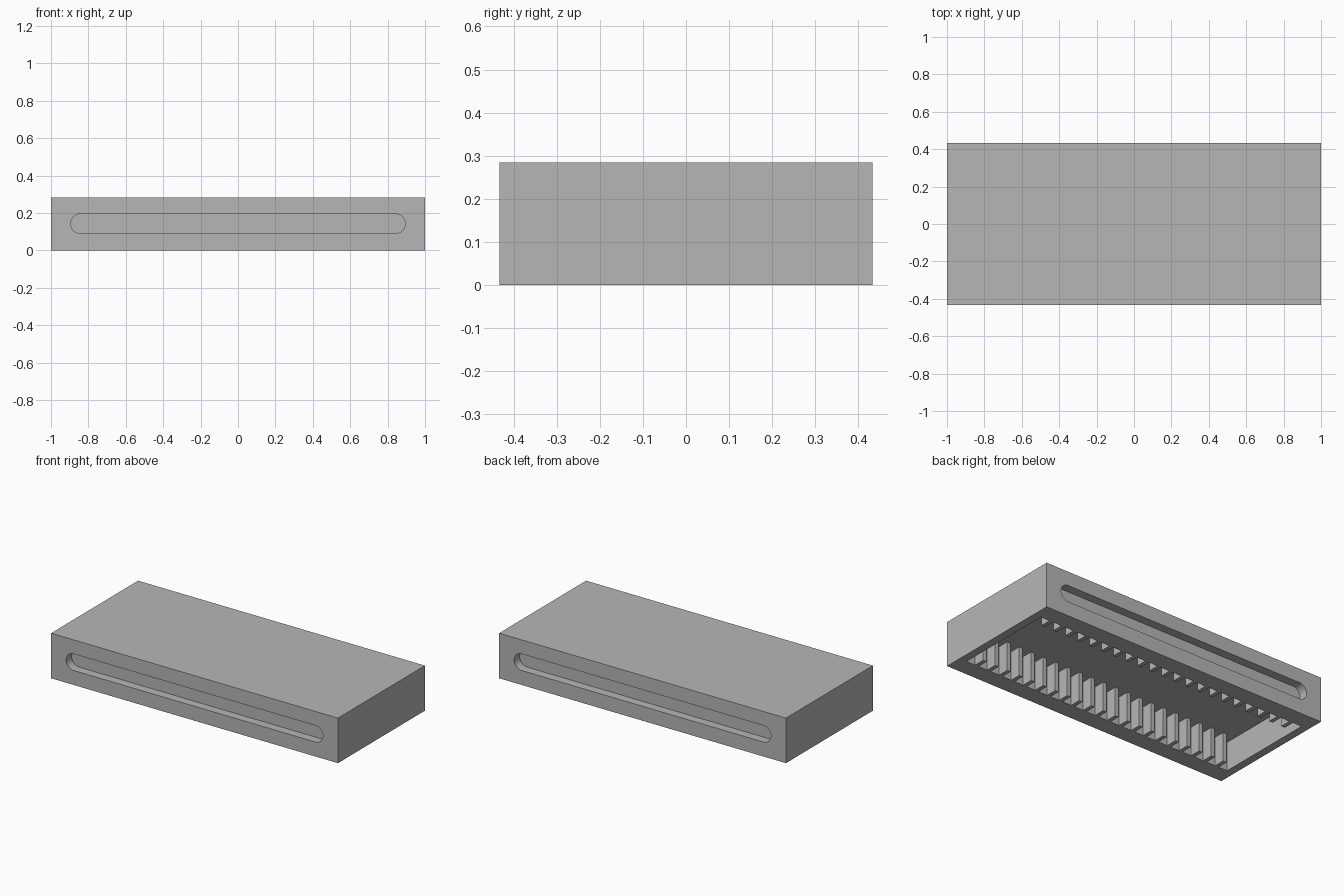
import bpy
import bmesh
import math
from mathutils import Matrix

cube = bpy.data.objects.get("Cube")
if cube:
    bpy.data.objects.remove(cube, do_unlink=True)

# Overall sizes
WIDTH, DEPTH, HEIGHT = 2.0, 0.866, 0.284
CAVITY_X, CAVITY_Y, CEILING = 0.95, 0.323, 0.183
RIBS, PITCH, RIB_T, RIB_D = 21, 0.0875, 0.025, 0.07
SLOT_X, SLOT_Z, SLOT_R, SLOT_DEPTH = 0.895, 0.143, 0.052, 0.055

grey = bpy.data.materials.new("plain_grey")
grey.use_nodes = True
grey.diffuse_color = (0.47, 0.47, 0.47, 1)
grey.node_tree.nodes["Principled BSDF"].inputs["Base Color"].default_value = (0.47, 0.47, 0.47, 1)


def prism(name, outline, height, matrix=Matrix()):
    """Extrude a flat outline along its local z, then place it."""
    bm = bmesh.new()
    face = bm.faces.new([bm.verts.new((x, y, 0)) for x, y in outline])
    top = bmesh.ops.extrude_face_region(bm, geom=[face])
    verts = [v for v in top["geom"] if isinstance(v, bmesh.types.BMVert)]
    bmesh.ops.translate(bm, verts=verts, vec=(0, 0, height))
    bmesh.ops.transform(bm, matrix=matrix, verts=bm.verts)
    bmesh.ops.recalc_face_normals(bm, faces=bm.faces)
    mesh = bpy.data.meshes.new(name)
    bm.to_mesh(mesh)
    bm.free()
    mesh.materials.append(grey)
    obj = bpy.data.objects.new(name, mesh)
    bpy.context.scene.collection.objects.link(obj)
    return obj


# Solid outer block
w, d = WIDTH / 2, DEPTH / 2
body = prism("rack_body", [(-w, -d), (w, -d), (w, d), (-w, d)], HEIGHT)

# Comb-shaped cavity, open underneath, leaving ribs on both long walls
edge = [(-CAVITY_X, -CAVITY_Y)]
for i in range(RIBS):
    x = (i - (RIBS - 1) / 2) * PITCH
    l, r, tip = x - RIB_T / 2, x + RIB_T / 2, RIB_D - CAVITY_Y
    edge += [(l, -CAVITY_Y), (l, tip), (r, tip), (r, -CAVITY_Y)]
edge.append((CAVITY_X, -CAVITY_Y))
outline = edge + [(x, -y) for x, y in reversed(edge)]
cutters = [prism("cavity_cutter", outline, CEILING + 0.1, Matrix.Translation((0, 0, -0.1)))]

# Rounded grip slots in front and back
slot = []
for side in (1, -1):
    for k in range(17):
        a = side * math.pi / 2 * (k / 8 - 1) if side > 0 else math.pi / 2 + math.pi * k / 16
        slot.append((side * (SLOT_X - SLOT_R) + SLOT_R * math.cos(a), SLOT_R * math.sin(a)))
for name, y in (("front_slot_cutter", -d + SLOT_DEPTH), ("back_slot_cutter", d + 0.1)):
    place = Matrix.Translation((0, y, SLOT_Z)) @ Matrix.Rotation(math.pi / 2, 4, "X")
    cutters.append(prism(name, slot, SLOT_DEPTH + 0.1, place))

# Cut the shapes out and drop the cutters
for cutter in cutters:
    cutter.hide_render = True
    mod = body.modifiers.new(cutter.name, "BOOLEAN")
    mod.operation = "DIFFERENCE"
    mod.solver = "EXACT"
    mod.object = cutter
bpy.context.view_layer.update()
evaluated = body.evaluated_get(bpy.context.evaluated_depsgraph_get())
result = bpy.data.meshes.new_from_object(evaluated)
body.modifiers.clear()
body.data = result
for cutter in cutters:
    bpy.data.objects.remove(cutter, do_unlink=True)

# Smooth only the rounded slot ends
bpy.ops.object.select_all(action="DESELECT")
body.select_set(True)
bpy.context.view_layer.objects.active = body
bpy.ops.object.shade_smooth_by_angle(angle=math.radians(30))
